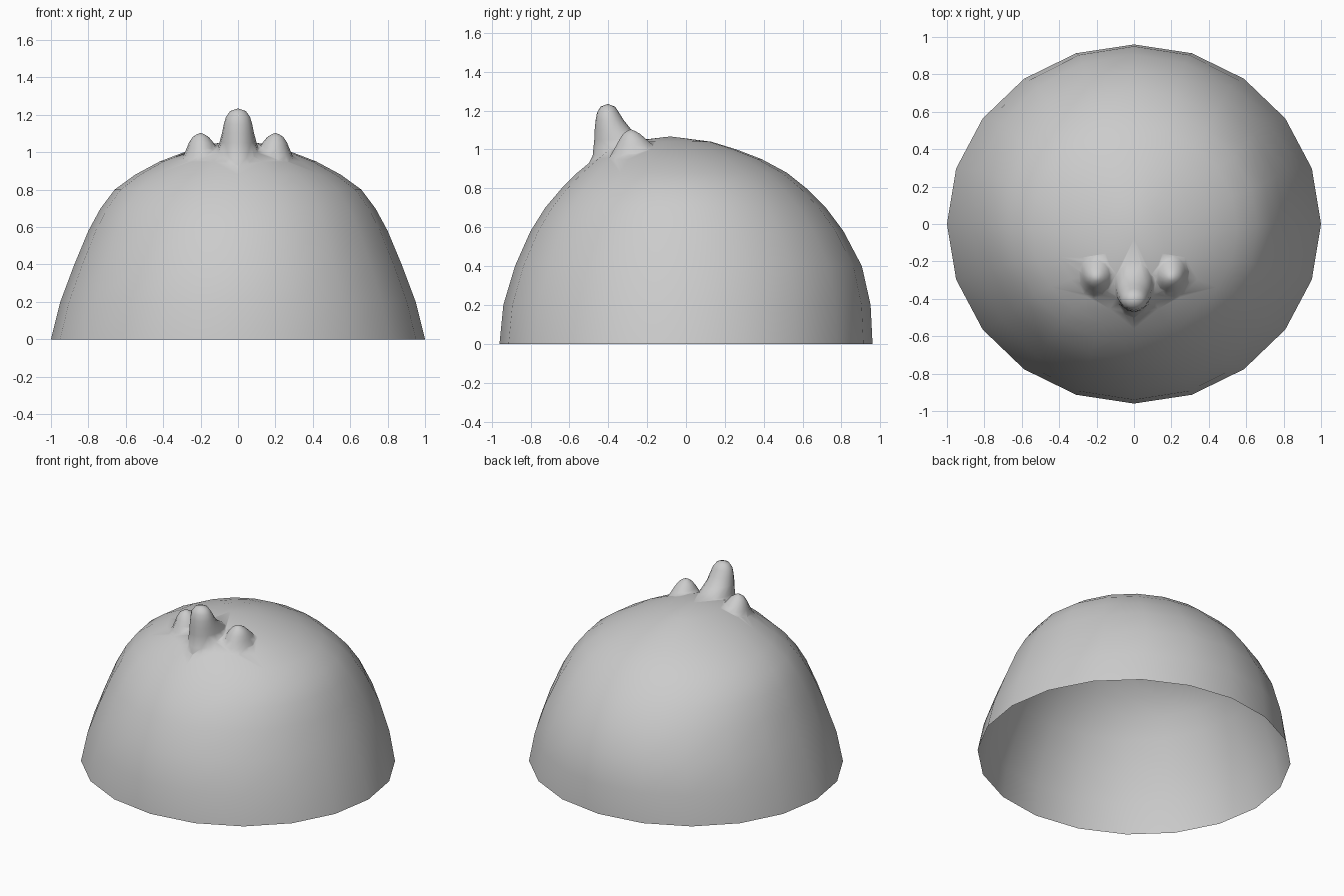
import bpy, bmesh
from math import cos, sin, tau

cube = bpy.data.objects.get("Cube")
if cube:
    bpy.data.objects.remove(cube)

# Plain grey surface
grey = bpy.data.materials.new("plain grey")
grey.use_nodes = True
grey.diffuse_color = (0.6, 0.6, 0.6, 1)
grey.node_tree.nodes["Principled BSDF"].inputs["Base Color"].default_value = grey.diffuse_color


def loft(name, rings, tip, sides):
    """Closed solid through oval rings (z, x min, x max, y min, y max), ending in a tip."""
    bm = bmesh.new()
    loops = []
    for z, x0, x1, y0, y1 in rings:
        loops.append([bm.verts.new(((x0 + x1) / 2 + (x1 - x0) / 2 * cos(tau * i / sides),
                                    (y0 + y1) / 2 + (y1 - y0) / 2 * sin(tau * i / sides), z))
                      for i in range(sides)])
    top = bm.verts.new(tip)
    bm.faces.new(loops[0][::-1])
    for i in range(sides):
        j = (i + 1) % sides
        for low, high in zip(loops, loops[1:]):
            bm.faces.new((low[i], low[j], high[j], high[i]))
        bm.faces.new((loops[-1][i], loops[-1][j], top))
    mesh = bpy.data.meshes.new(name)
    bm.to_mesh(mesh)
    bm.free()
    mesh.materials.append(grey)
    obj = bpy.data.objects.new(name, mesh)
    bpy.context.collection.objects.link(obj)
    return obj


# Dome shell: height, half width, front, back
profile = [(0, 1, -.96, .96), (.2, .95, -.94, .95), (.4, .875, -.88, .905),
           (.58, .8, -.8, .81), (.7, .735, -.725, .72), (.8, .66, -.64, .62),
           (.88, .55, -.56, .52), (.95, .42, -.475, .39), (1, .29, -.41, .26),
           (1.04, .16, -.31, .13)]
dome = loft("dome", [(z, -w, w, f, b) for z, w, f, b in profile], (0, -.08, 1.067), 20)

# Tall middle knob: height, half width, front, back
knob = [(.86, .16, -.5, -.1), (.93, .15, -.5, -.1), (.97, .12, -.48, -.12),
        (1.05, .1, -.472, -.2), (1.1, .086, -.47, -.28), (1.15, .076, -.465, -.32),
        (1.19, .064, -.458, -.345), (1.22, .042, -.44, -.365)]
bumps = [loft("middle_knob", [(z, -w, w, f, b) for z, w, f, b in knob], (0, -.402, 1.235), 16)]

# Small side knobs: height, inner x, outer x, front, back
small = [(.86, .06, .34, -.42, -.1), (.94, .07, .32, -.41, -.1), (.98, .09, .293, -.385, -.12),
         (1.02, .11, .275, -.362, -.165), (1.05, .13, .263, -.345, -.2),
         (1.08, .155, .244, -.325, -.235), (1.095, .178, .222, -.305, -.262)]
for side, name in ((1, "left_knob"), (-1, "right_knob")):
    rings = [(z, *sorted((side * a, side * b)), f, k) for z, a, b, f, k in small]
    bumps.append(loft(name, rings, (side * .2, -.285, 1.104), 14))

# Fuse the knobs into the dome
for bump in bumps:
    mod = dome.modifiers.new("fuse", 'BOOLEAN')
    mod.operation = 'UNION'
    mod.solver = 'EXACT'
    mod.object = bump
bpy.context.view_layer.update()
fused = bpy.data.meshes.new_from_object(dome.evaluated_get(bpy.context.evaluated_depsgraph_get()))
dome.modifiers.clear()
dome.data = fused
for bump in bumps:
    bpy.data.objects.remove(bump)

# Open the underside and shade smooth
bm = bmesh.new()
bm.from_mesh(fused)
floor = [f for f in bm.faces if all(v.co.z < .001 for v in f.verts)]
bmesh.ops.delete(bm, geom=floor, context='FACES')
for f in bm.faces:
    f.smooth = True
bm.to_mesh(fused)
bm.free()
